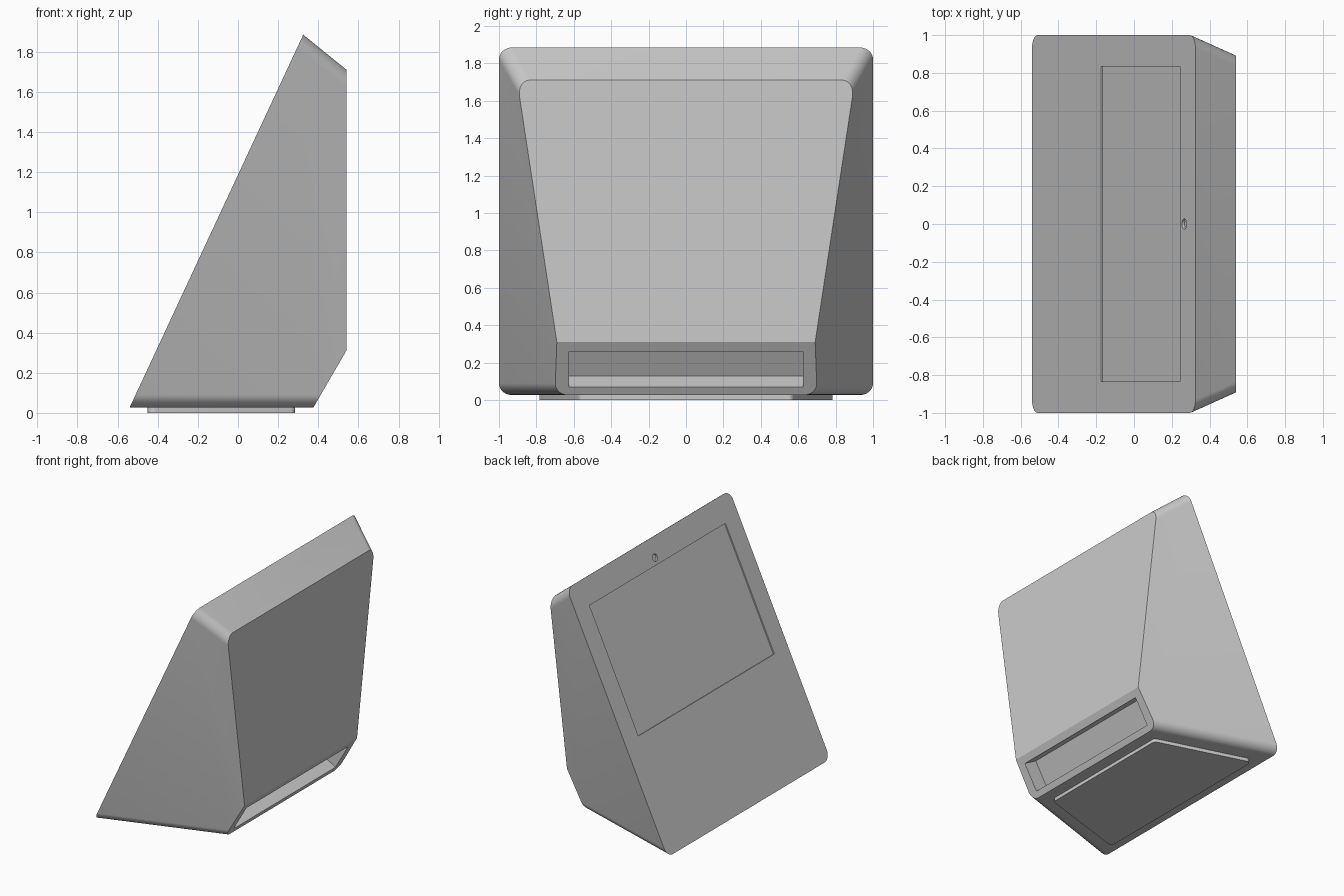
import bpy, bmesh, math
from mathutils import Vector, Matrix

if "Cube" in bpy.data.objects:
    bpy.data.objects.remove(bpy.data.objects["Cube"])


def frame(origin, up):
    """Local axes: X = width (world y), Y = up the slope, Z = towards the back."""
    x, y = Vector((0, 1, 0)), Vector(up).normalized()
    m = Matrix((x, y, x.cross(y))).transposed().to_4x4()
    m.translation = origin
    return m


def rounded(points, r, seg=10):
    """Fillet the corners of a convex counter-clockwise polygon."""
    out, pts = [], [Vector(p) for p in points]
    for i, p in enumerate(pts):
        a = (p - pts[i - 1]).normalized()
        b = (pts[(i + 1) % len(pts)] - p).normalized()
        n0, n1 = Vector((a.y, -a.x)), Vector((b.y, -b.x))
        turn = math.acos(a.dot(b))
        centre = p - (n0 + n1).normalized() * r / math.cos(turn / 2)
        start = math.atan2(n0.y, n0.x)
        for k in range(seg + 1):
            t = start + turn * k / seg
            out.append(centre + r * Vector((math.cos(t), math.sin(t))))
    return out


def loft(bm, loop0, z0, loop1, z1):
    lo = [bm.verts.new((p.x, p.y, z0)) for p in loop0]
    hi = [bm.verts.new((p.x, p.y, z1)) for p in loop1]
    bm.faces.new(lo)
    bm.faces.new(hi)
    for i in range(len(lo)):
        j = (i + 1) % len(lo)
        bm.faces.new((lo[i], lo[j], hi[j], hi[i]))
    bmesh.ops.recalc_face_normals(bm, faces=bm.faces)


def make(name, bm):
    bmesh.ops.recalc_face_normals(bm, faces=bm.faces)
    me = bpy.data.meshes.new(name)
    bm.to_mesh(me)
    bm.free()
    ob = bpy.data.objects.new(name, me)
    bpy.context.collection.objects.link(ob)
    return ob


def carve(target, bm, matrix):
    """Subtract a temporary cutter from the target."""
    bm.transform(matrix)
    cutter = make("cutter", bm)
    cutter.hide_render = True
    mod = target.modifiers.new("recess", 'BOOLEAN')
    mod.operation, mod.solver, mod.object = 'DIFFERENCE', 'EXACT', cutter
    bpy.context.view_layer.objects.active = target
    bpy.ops.object.modifier_apply(modifier=mod.name)
    bpy.data.objects.remove(cutter)


def box(w, h, d):
    bm = bmesh.new()
    bmesh.ops.create_cube(bm, size=1)
    bm.transform(Matrix.Diagonal((w, h, d, 1)))
    return bm


Z0 = 0.027                                   # underside of the housing
UP = Vector((0.865, 0, 1.885 - Z0))
LENGTH = UP.length
face = frame((-0.54, 0, Z0), UP)


# Housing: rounded display face tapering backwards
def section(n):
    w = 1 - 0.36 * n
    b, t = UP.x / UP.z * n, LENGTH - 0.25 * n
    return rounded([(-w, b), (w, b), (w, t), (-w, t)], 0.07)


bm = bmesh.new()
loft(bm, section(0), 0, section(1.1), 1.1)
bm.transform(face)
# vertical back and sloping lower back
for co, no in (((0.54, 0, 0.31), (1, 0, 0)), ((0.54, 0, 0.31), (0.865, 0, -0.502))):
    bmesh.ops.bisect_plane(bm, geom=bm.verts[:] + bm.edges[:] + bm.faces[:],
                           dist=1e-5, plane_co=co, plane_no=no, clear_outer=True)
    bmesh.ops.holes_fill(bm, edges=[e for e in bm.edges if e.is_boundary])
housing = make("housing", bm)

# Screen recess
carve(housing, box(1.67, 0.996, 0.02), face @ Matrix.Translation((0, LENGTH - 0.688, 0)))

# Camera hole
bm = bmesh.new()
bmesh.ops.create_cone(bm, cap_ends=True, segments=32, radius1=0.028, radius2=0.028, depth=0.03)
carve(housing, bm, face @ Matrix.Translation((0, LENGTH - 0.14, 0)))

# Connector slot in the lower back
lower = frame((0.456, 0, 0.165), (0.502, 0, 0.865))
carve(housing, box(1.25, 0.22, 0.24), lower)

# Foot pad: rounded trapezoid, wider at the front edge
bm = bmesh.new()
pad = rounded([(-0.45, -0.795), (0.285, -0.57), (0.285, 0.57), (-0.45, 0.795)], 0.03)
loft(bm, pad, 0, pad, Z0 + 0.003)
foot = make("foot_pad", bm)

# Smooth the rounded corners only
for ob in (housing, foot):
    bpy.ops.object.select_all(action='DESELECT')
    ob.select_set(True)
    bpy.context.view_layer.objects.active = ob
    bpy.ops.object.shade_smooth_by_angle(angle=math.radians(25))
